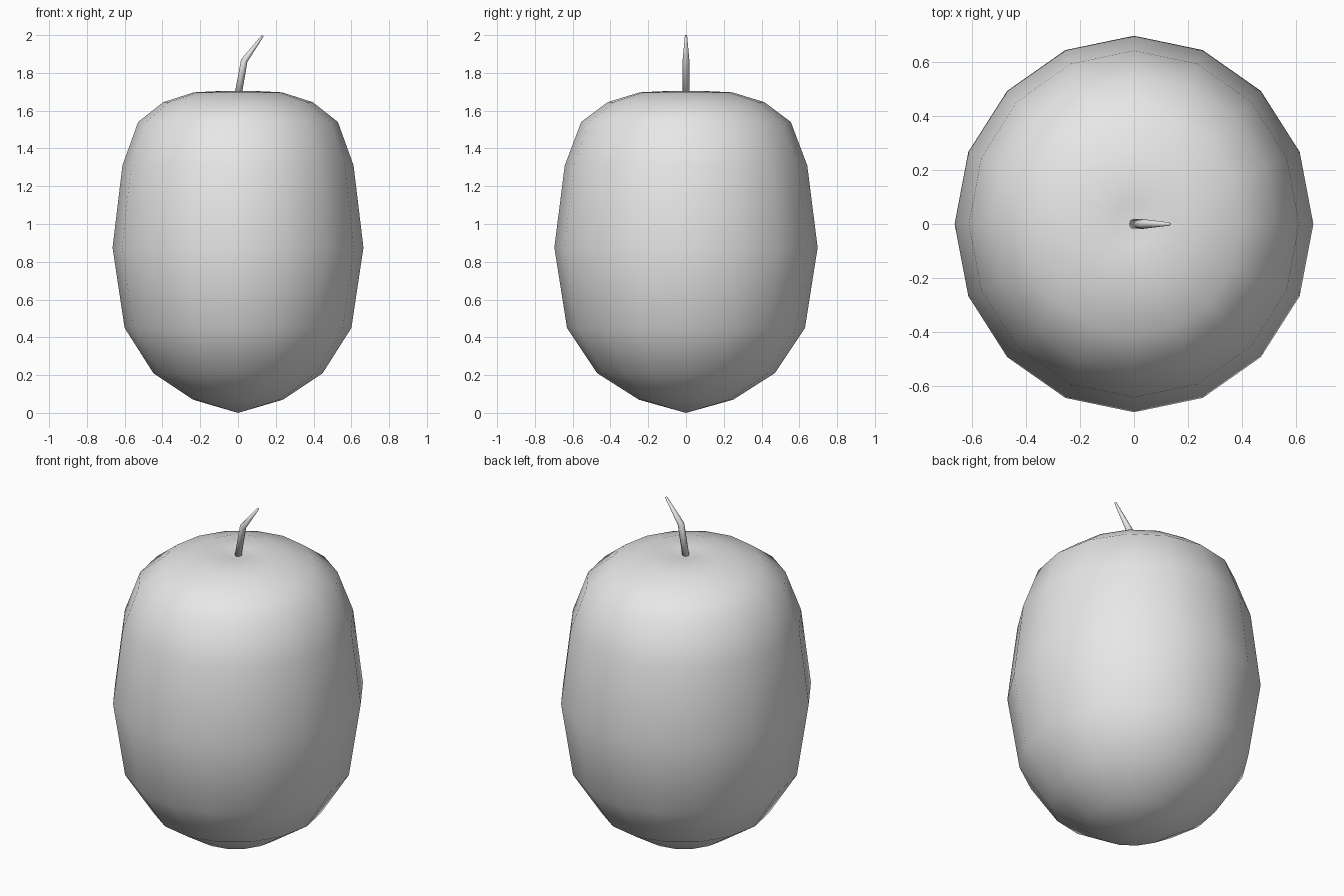
import bpy, bmesh
from math import cos, sin, tau
from mathutils import Vector

cube = bpy.data.objects.get("Cube")
if cube:
    bpy.data.objects.remove(cube, do_unlink=True)

# Single plain grey material
grey = bpy.data.materials.new("light_grey")
grey.use_nodes = True
grey.diffuse_color = (0.8, 0.8, 0.8, 1)
grey.node_tree.nodes["Principled BSDF"].inputs["Base Color"].default_value = (0.8, 0.8, 0.8, 1)


def loft(name, start, rings, end):
    """Skin a list of vertex rings and close both ends at a point."""
    bm = bmesh.new()
    loops = [[bm.verts.new(p) for p in ring] for ring in rings]
    n = len(loops[0])
    first, last = bm.verts.new(start), bm.verts.new(end)
    for i in range(n):
        j = (i + 1) % n
        bm.faces.new((first, loops[0][j], loops[0][i]))
        bm.faces.new((last, loops[-1][i], loops[-1][j]))
        for a, b in zip(loops, loops[1:]):
            bm.faces.new((a[i], a[j], b[j], b[i]))
    bmesh.ops.recalc_face_normals(bm, faces=bm.faces)
    for f in bm.faces:
        f.smooth = True
    mesh = bpy.data.meshes.new(name)
    bm.to_mesh(mesh)
    bm.free()
    mesh.materials.append(grey)
    obj = bpy.data.objects.new(name, mesh)
    bpy.context.collection.objects.link(obj)
    return obj


# Fruit body: slightly oval lathe of (radius, height), dimpled at the crown
profile = [(0.25, 0.07), (0.47, 0.21), (0.63, 0.45), (0.697, 0.875), (0.642, 1.31),
           (0.555, 1.54), (0.415, 1.645), (0.245, 1.697), (0.08, 1.705)]
sides = 16
body_rings = [[(0.953 * r * cos(tau * i / sides), r * sin(tau * i / sides), z)
               for i in range(sides)] for r, z in profile]
loft("fruit_body", (0, 0, 0), body_rings, (0, 0, 1.685))

# Stem: thin bent stalk tapering towards the tip
path = [(Vector((0, 0, 1.68)), 0.019, Vector((0.17, 0, 1))),
        (Vector((0.033, 0, 1.865)), 0.018, Vector((0.42, 0, 1))),
        (Vector((0.131, 0, 1.997)), 0.006, Vector((0.74, 0, 1)))]
stem_sides = 8
stem_rings = []
for centre, radius, direction in path:
    side = Vector((0, 1, 0))
    across = side.cross(direction.normalized())
    stem_rings.append([centre + radius * (across * cos(tau * i / stem_sides)
                                          + side * sin(tau * i / stem_sides))
                       for i in range(stem_sides)])
loft("stem", path[0][0], stem_rings, path[-1][0])
